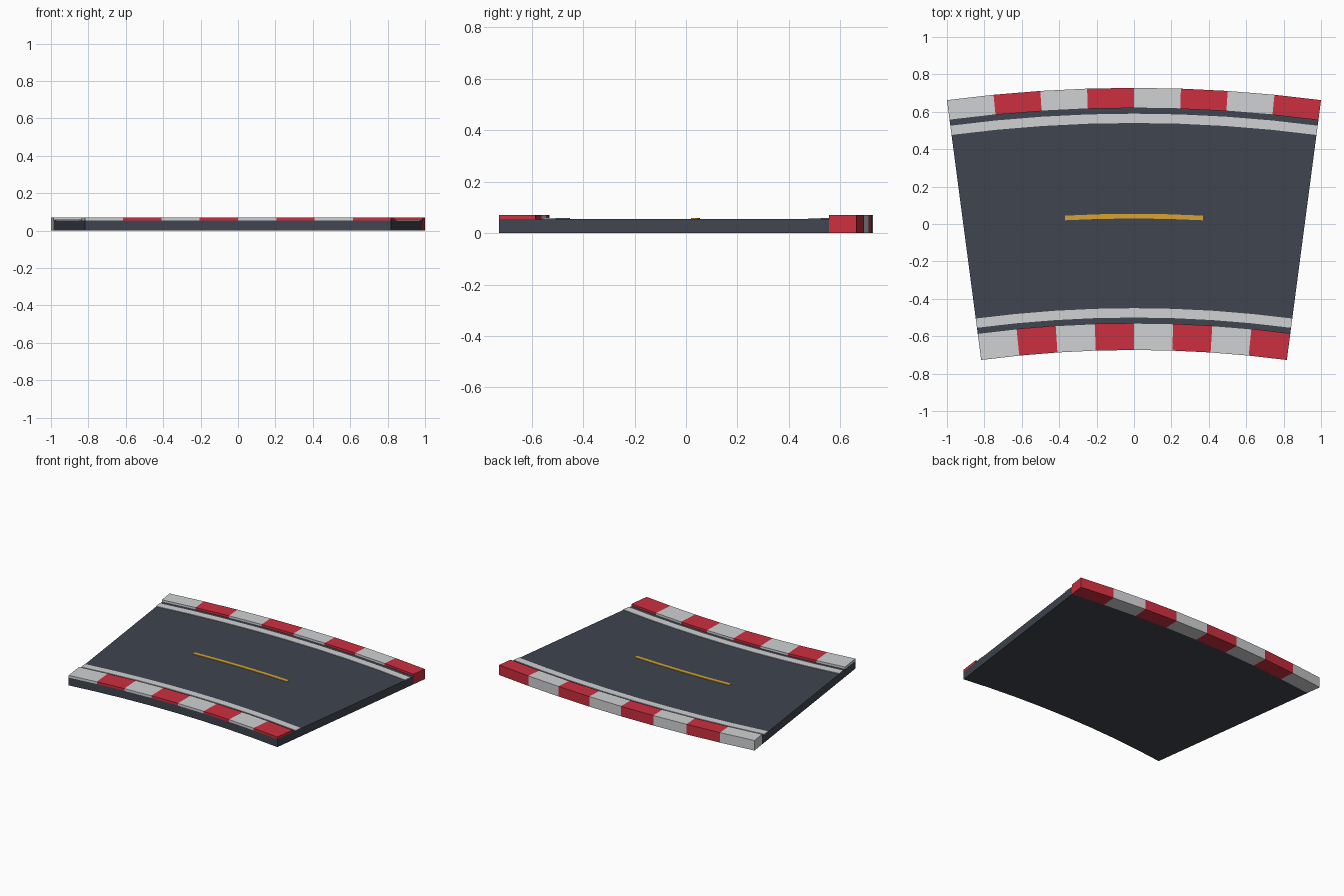
import bpy, bmesh, math

if "Cube" in bpy.data.objects:
    bpy.data.objects.remove(bpy.data.objects["Cube"])

CY = -6.9335            # y of the bend's centre
HALF = math.radians(7.5)
R_IN, R_OUT = 6.26, 7.6613


def material(name, rgb):
    m = bpy.data.materials.new(name)
    lin = [((c / 255 + 0.055) / 1.055) ** 2.4 for c in rgb]
    m.diffuse_color = (*lin, 1)
    m.use_nodes = True
    m.node_tree.nodes["Principled BSDF"].inputs["Base Color"].default_value = m.diffuse_color
    return m


asphalt = material("asphalt grey", (63, 69, 80))
white = material("off white", (208, 209, 212))
red = material("kerb red", (204, 47, 62))
gold = material("lane gold", (217, 164, 48))


def arc_slab(name, r0, r1, z0, z1, mats, half=HALF, steps=8):
    """Curved slab; materials alternate from segment to segment, left to right."""
    bm = bmesh.new()
    rings = []
    for i in range(steps + 1):
        a = half * (2 * i / steps - 1)
        rings.append([bm.verts.new((r * math.sin(a), CY + r * math.cos(a), z))
                      for r, z in ((r0, z0), (r1, z0), (r1, z1), (r0, z1))])
    for i, (p, q) in enumerate(zip(rings, rings[1:])):
        for k in range(4):
            n = (k + 1) % 4
            f = bm.faces.new((p[k], p[n], q[n], q[k]))
            f.material_index = i % len(mats)
    bm.faces.new(rings[0])
    bm.faces.new(rings[-1][::-1]).material_index = (steps - 1) % len(mats)
    bmesh.ops.recalc_face_normals(bm, faces=bm.faces)
    me = bpy.data.meshes.new(name)
    bm.to_mesh(me)
    bm.free()
    for m in mats:
        me.materials.append(m)
    ob = bpy.data.objects.new(name, me)
    bpy.context.collection.objects.link(ob)
    return ob


# Road bed
arc_slab("road_bed", R_IN, 7.5535, 0, 0.055, [asphalt])

# Striped kerbs: the outer one reaches the ground, the inner one sits on the road
arc_slab("outer_kerb", 7.5535, R_OUT, 0, 0.071, [white, red])
arc_slab("inner_kerb", R_IN, 6.4035, 0.055, 0.071, [white, red])

# Painted edge lines and the short centre dash
arc_slab("outer_edge_line", 7.4735, 7.5235, 0.055, 0.059, [white])
arc_slab("inner_edge_line", 6.4335, 6.4835, 0.055, 0.059, [white])
arc_slab("centre_dash", 6.963, 6.988, 0.055, 0.059, [gold], math.radians(3.03), 4)
